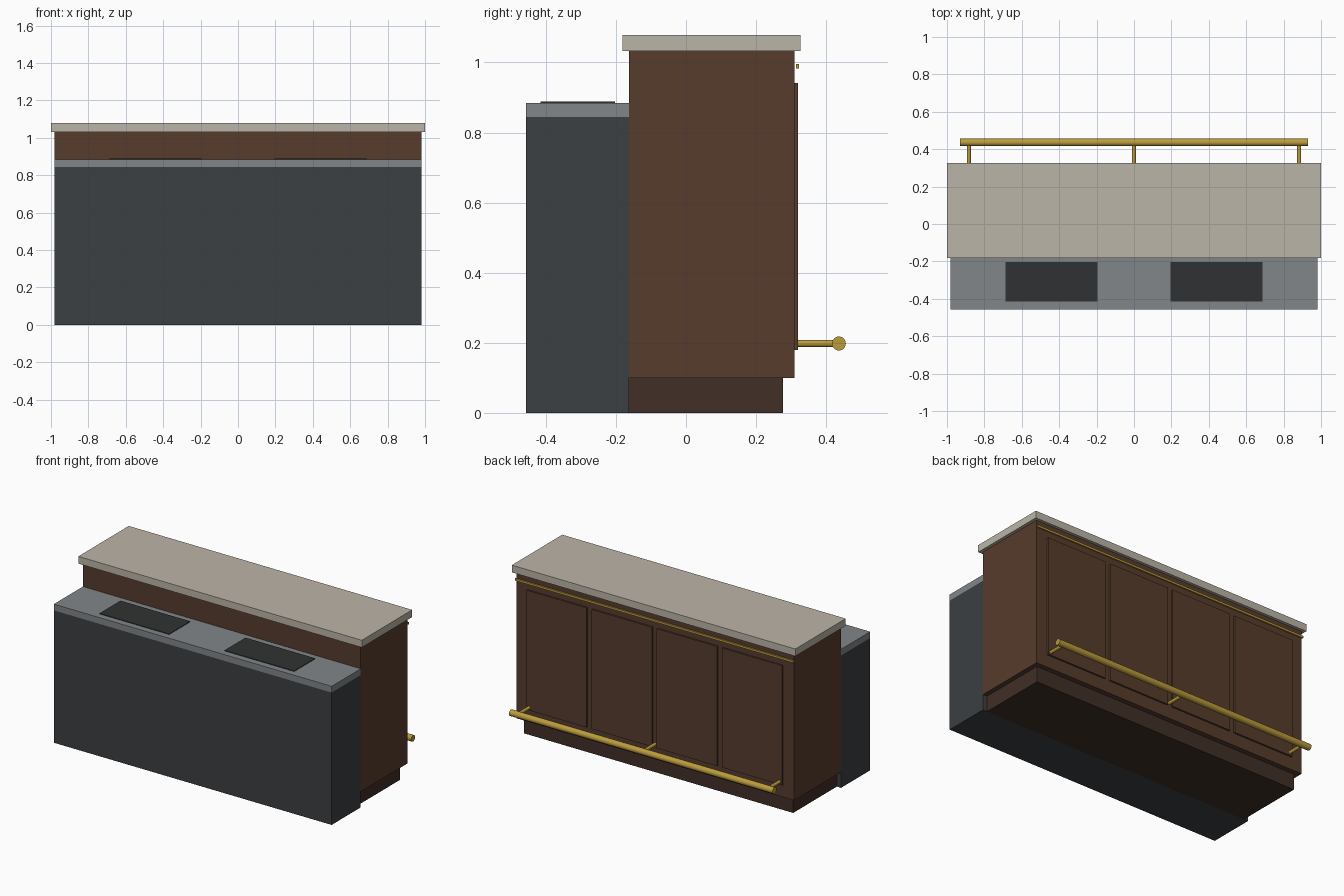
import bpy
import bmesh
from math import radians
from mathutils import Matrix, Vector

if "Cube" in bpy.data.objects:
    bpy.data.objects.remove(bpy.data.objects["Cube"])


def material(name, r, g, b):
    m = bpy.data.materials.new(name)
    m.diffuse_color = (r, g, b, 1)
    m.use_nodes = True
    m.node_tree.nodes["Principled BSDF"].inputs["Base Color"].default_value = m.diffuse_color
    return m


def finish(name, bm, mat):
    mesh = bpy.data.meshes.new(name)
    bm.to_mesh(mesh)
    bm.free()
    mesh.materials.append(mat)
    ob = bpy.data.objects.new(name, mesh)
    bpy.context.collection.objects.link(ob)
    return ob


def box(name, x, y, z, mat):
    """Box from (min, max) ranges on each axis."""
    bm = bmesh.new()
    size = [r[1] - r[0] for r in (x, y, z)]
    mid = [(r[0] + r[1]) / 2 for r in (x, y, z)]
    bmesh.ops.create_cube(bm, size=1, matrix=Matrix.Translation(mid) @ Matrix.Diagonal((*size, 1)))
    return finish(name, bm, mat)


def rod(name, a, b, radius, mat):
    """Smooth capped cylinder between two points."""
    a, b = Vector(a), Vector(b)
    bm = bmesh.new()
    turn = (b - a).to_track_quat('Z', 'Y').to_matrix().to_4x4()
    bmesh.ops.create_cone(bm, cap_ends=True, segments=20, radius1=radius, radius2=radius,
                          depth=(b - a).length, matrix=Matrix.Translation((a + b) / 2) @ turn)
    ob = finish(name, bm, mat)
    bpy.ops.object.select_all(action='DESELECT')
    ob.select_set(True)
    bpy.context.view_layer.objects.active = ob
    bpy.ops.object.shade_smooth_by_angle(angle=radians(40))
    return ob


wood = material("wood", 0.095, 0.045, 0.026)
dark_wood = material("dark_wood", 0.052, 0.028, 0.02)
stone = material("stone", 0.5, 0.46, 0.39)
charcoal = material("charcoal", 0.045, 0.05, 0.054)
steel = material("steel", 0.22, 0.24, 0.25)
black = material("black", 0.03, 0.031, 0.032)
brass = material("brass", 0.5, 0.33, 0.045)

# Main counter
box("plinth", (-0.95, 0.95), (-0.163, 0.277), (0, 0.1), dark_wood)
box("counter_body", (-0.98, 0.98), (-0.163, 0.309), (0.1, 1.032), wood)
box("counter_top", (-1, 1), (-0.181, 0.327), (1.032, 1.078), stone)

# Lower work bench on the front side
box("work_bench", (-0.98, 0.98), (-0.456, -0.163), (0, 0.844), charcoal)
box("work_bench_top", (-0.98, 0.98), (-0.456, -0.163), (0.844, 0.884), steel)
for side, s in (("left", -1), ("right", 1)):
    box("inset_plate_" + side, sorted((s * 0.195, s * 0.687)), (-0.415, -0.203), (0.88, 0.888), black)

# Four raised panels on the customer side
for i in range(4):
    c = -0.69 + 0.46 * i
    box(f"panel_{i + 1}", (c - 0.2125, c + 0.2125), (0.305, 0.32), (0.18, 0.942), wood)

# Brass trim strip below the top
box("trim_strip", (-0.982, 0.982), (0.314, 0.323), (0.983, 0.996), brass)

# Foot rail and its brackets
rod("foot_rail", (-0.93, 0.436, 0.198), (0.93, 0.436, 0.198), 0.02, brass)
for i, x in enumerate((-0.883, 0, 0.883)):
    rod(f"rail_bracket_{i + 1}", (x, 0.305, 0.198), (x, 0.436, 0.198), 0.0105, brass)
